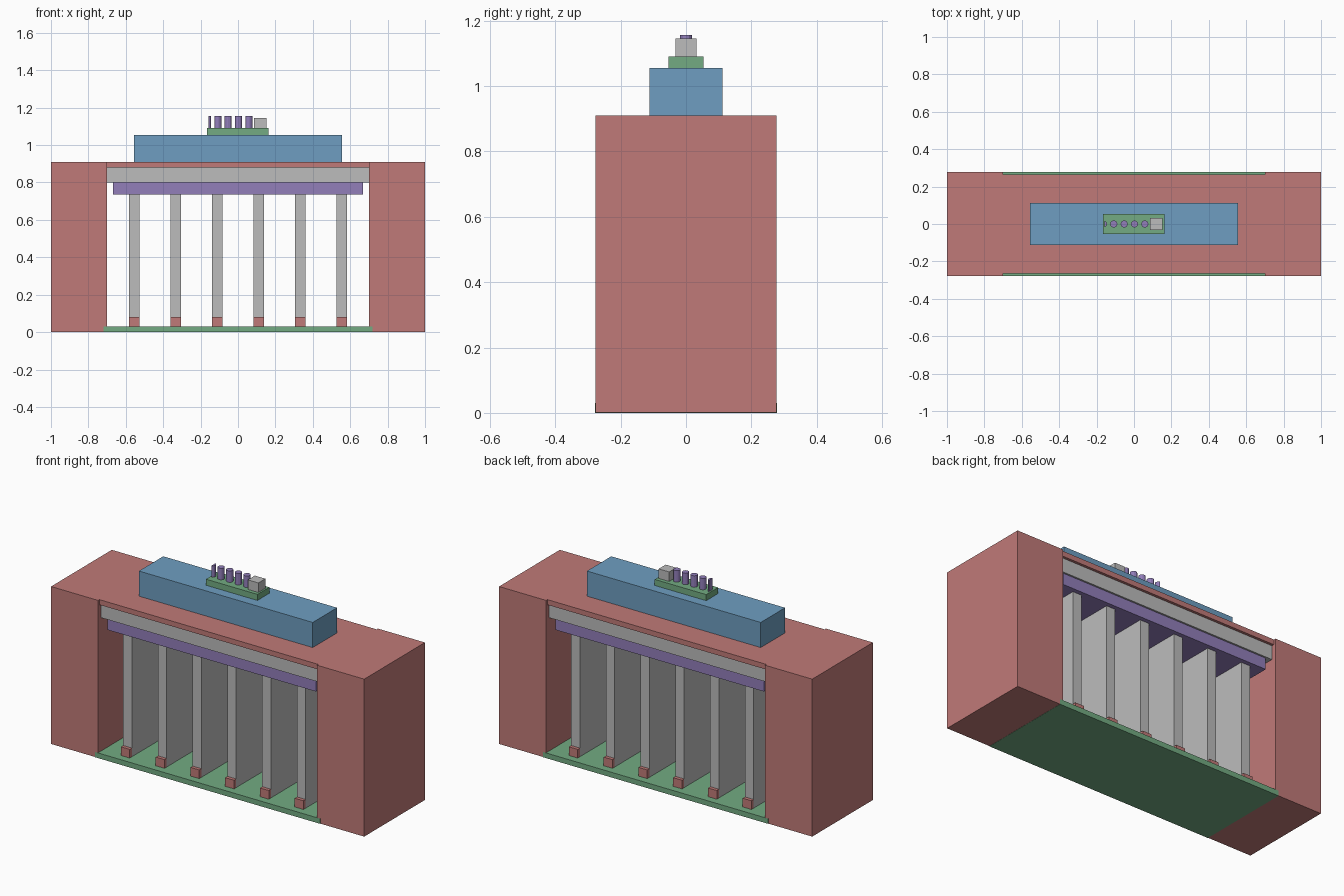
import bpy
import bmesh

if "Cube" in bpy.data.objects:
    bpy.data.objects.remove(bpy.data.objects["Cube"])


def material(name, rgb):
    """Flat material from 0-255 display values, converted to linear."""
    lin = [((c / 255 + 0.055) / 1.055) ** 2.4 for c in rgb]
    m = bpy.data.materials.new(name)
    m.diffuse_color = (*lin, 1)
    m.use_nodes = True
    m.node_tree.nodes["Principled BSDF"].inputs["Base Color"].default_value = m.diffuse_color
    return m


RED = material("brick red", (192, 122, 120))
BLUE = material("soft blue", (110, 158, 193))
GREEN = material("soft green", (115, 171, 130))
GREY = material("light grey", (188, 188, 188))
PURPLE = material("soft purple", (146, 126, 186))


def finish(name, bm, mat):
    mesh = bpy.data.meshes.new(name)
    bm.to_mesh(mesh)
    bm.free()
    mesh.materials.append(mat)
    bpy.context.collection.objects.link(bpy.data.objects.new(name, mesh))


def box(name, mat, x, y, z):
    """Box from (min, max) ranges on each axis."""
    bm = bmesh.new()
    bmesh.ops.create_cube(bm, size=1)
    for v in bm.verts:
        for i, (lo, hi) in enumerate((x, y, z)):
            v.co[i] = hi if v.co[i] > 0 else lo
    finish(name, bm, mat)


def post(name, mat, x, z, radius, cut_x=None):
    """Round post, optionally sliced flat on its left side."""
    bm = bmesh.new()
    bmesh.ops.create_cone(bm, cap_ends=True, segments=12, radius1=radius,
                          radius2=radius, depth=z[1] - z[0])
    bmesh.ops.translate(bm, verts=bm.verts, vec=(x, 0, (z[0] + z[1]) / 2))
    if cut_x is not None:
        geom = bm.verts[:] + bm.edges[:] + bm.faces[:]
        bmesh.ops.bisect_plane(bm, geom=geom, plane_co=(cut_x, 0, 0),
                               plane_no=(-1, 0, 0), clear_outer=True)
        bmesh.ops.holes_fill(bm, edges=[e for e in bm.edges if e.is_boundary])
    finish(name, bm, mat)


def sym(h):
    return (-h, h)


# Base plinth and the two end wings
box("plinth", GREEN, sym(0.72), sym(0.278), (0, 0.03))
box("left_wing", RED, (-1, -0.70), sym(0.277), (0.001, 0.91))
box("right_wing", RED, (0.70, 1), sym(0.277), (0.001, 0.91))

# Stacked lintel and roof between the wings
box("lower_lintel", PURPLE, sym(0.667), sym(0.24), (0.735, 0.80))
box("upper_lintel", GREY, sym(0.70), sym(0.25), (0.80, 0.88))
box("roof_slab", RED, sym(0.70), sym(0.265), (0.88, 0.91))

# Deep fin columns with protruding feet at both ends
for i in range(6):
    cx = -0.555 + 0.222 * i
    xs = (cx - 0.028, cx + 0.028)
    box(f"fin_{i + 1}", GREY, xs, sym(0.215), (0.03, 0.735))
    for side, ys in (("front", (-0.235, -0.215)), ("back", (0.215, 0.235))):
        box(f"{side}_foot_{i + 1}", RED, xs, ys, (0.03, 0.08))

# Attic block and sculpture pedestal
box("attic", BLUE, sym(0.555), sym(0.111), (0.91, 1.055))
box("pedestal", GREEN, (-0.167, 0.162), sym(0.054), (1.055, 1.09))

# Rooftop group: a small box with a row of posts
box("rooftop_box", GREY, (0.085, 0.152), sym(0.032), (1.09, 1.145))
for i in range(5):
    post(f"rooftop_post_{i + 1}", PURPLE, 0.058 - 0.0553 * i, (1.09, 1.156),
         0.019, cut_x=-0.158 if i == 4 else None)
